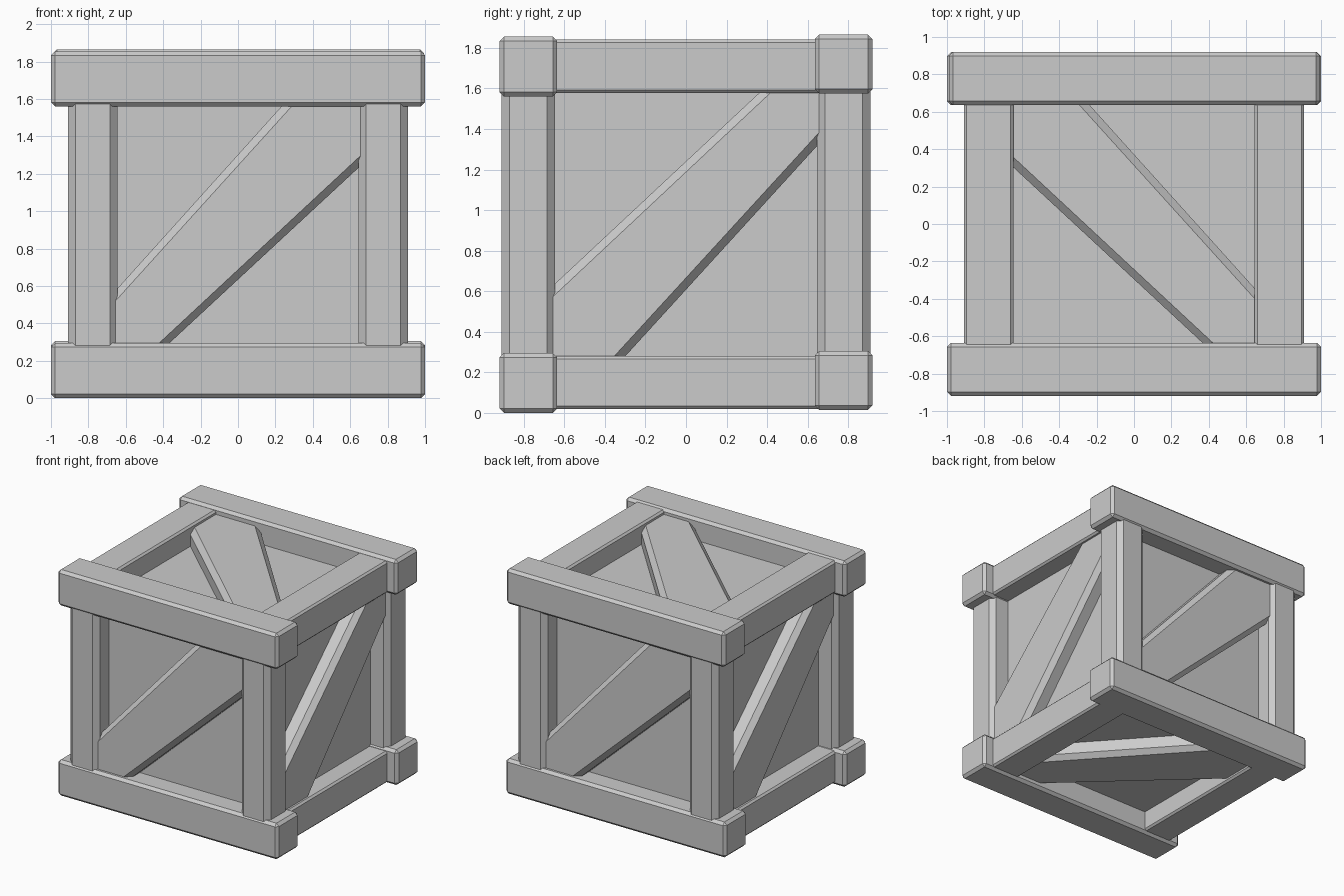
import bpy, bmesh
from mathutils import Vector

if "Cube" in bpy.data.objects:
    bpy.data.objects.remove(bpy.data.objects["Cube"])

MID = Vector((0, 0, 0.93))   # centre of the crate


def finish(name, bm):
    bmesh.ops.recalc_face_normals(bm, faces=bm.faces)
    mesh = bpy.data.meshes.new(name)
    bm.to_mesh(mesh)
    bm.free()
    ob = bpy.data.objects.new(name, mesh)
    bpy.context.collection.objects.link(ob)
    return ob


def beam(name, lo, hi, chamfer=0.0):
    """Box between two corners with a single flat chamfer."""
    lo, hi = Vector(lo), Vector(hi)
    bm = bmesh.new()
    bmesh.ops.create_cube(bm, size=1)
    for v in bm.verts:
        v.co = (lo + hi) / 2 + v.co * (hi - lo)
    if chamfer:
        bmesh.ops.bevel(bm, geom=bm.edges[:], offset=chamfer, segments=1,
                        affect='EDGES', profile=0.5)
    return finish(name, bm)


def brace(name, u, v, n, a, b, d, e, r=0.75, lip=0.055):
    """Tapered diagonal plank with chamfered long edges; ends hide in the frame."""
    u, v, n = Vector(u), Vector(v), Vector(n)

    def outline(k):
        return [(-r, a - k), (b + k, r), (r, r), (r, d + k), (e - k, -r), (-r, -r)]

    bm = bmesh.new()
    rings = [[bm.verts.new(MID + u * p + v * q + n * depth) for p, q in outline(k)]
             for k, depth in ((0, 0.70), (0, 0.84), (lip, 0.88))]
    bm.faces.new(rings[0])
    bm.faces.new(rings[-1])
    for lower, upper in zip(rings, rings[1:]):
        for i in range(6):
            j = (i + 1) % 6
            bm.faces.new((lower[i], lower[j], upper[j], upper[i]))
    return finish(name, bm)


# inner panel box
beam("inner_panels", (-0.75, -0.75, 0.185), (0.75, 0.75, 1.675))

# long beams along x, overhanging the corners
beam("front_bottom_beam", (-1, -0.92, 0.0), (1, -0.635, 0.295), 0.022)
beam("back_bottom_beam", (-1, 0.635, 0.015), (1, 0.92, 0.305), 0.022)
beam("front_top_beam", (-1, -0.92, 1.56), (1, -0.635, 1.855), 0.022)
beam("back_top_beam", (-0.99, 0.635, 1.575), (0.995, 0.92, 1.865), 0.022)

# side beams along y and corner posts
for side, s in (("left", -1), ("right", 1)):
    x0, x1 = sorted((0.645 * s, 0.91 * s))
    beam(side + "_bottom_beam", (x0, -0.8, 0.02), (x1, 0.8, 0.28), 0.015)
    beam(side + "_top_beam", (x0, -0.8, 1.578), (x1, 0.8, 1.842), 0.015)
    for end, t in (("front", -1), ("back", 1)):
        y0, y1 = sorted((0.645 * t, 0.91 * t))
        beam(f"{end}_{side}_post", (x0, y0, 0.1), (x1, y1, 1.75), 0.04)

# diagonal braces on all six faces
X, Y, Z = Vector((1, 0, 0)), Vector((0, 1, 0)), Vector((0, 0, 1))
wide_top = (-0.46, 0.34, 0.40, -0.49)
wide_base = (-0.39, 0.47, 0.50, -0.39)
brace("front_brace", X, Z, -Y, *wide_top)
brace("back_brace", -X, Z, Y, *wide_top)
brace("right_brace", Y, Z, X, *wide_base)
brace("left_brace", -Y, Z, -X, *wide_base)
brace("top_brace", -X, Y, Z, *wide_top)
brace("bottom_brace", -X, Y, -Z, *wide_top)
